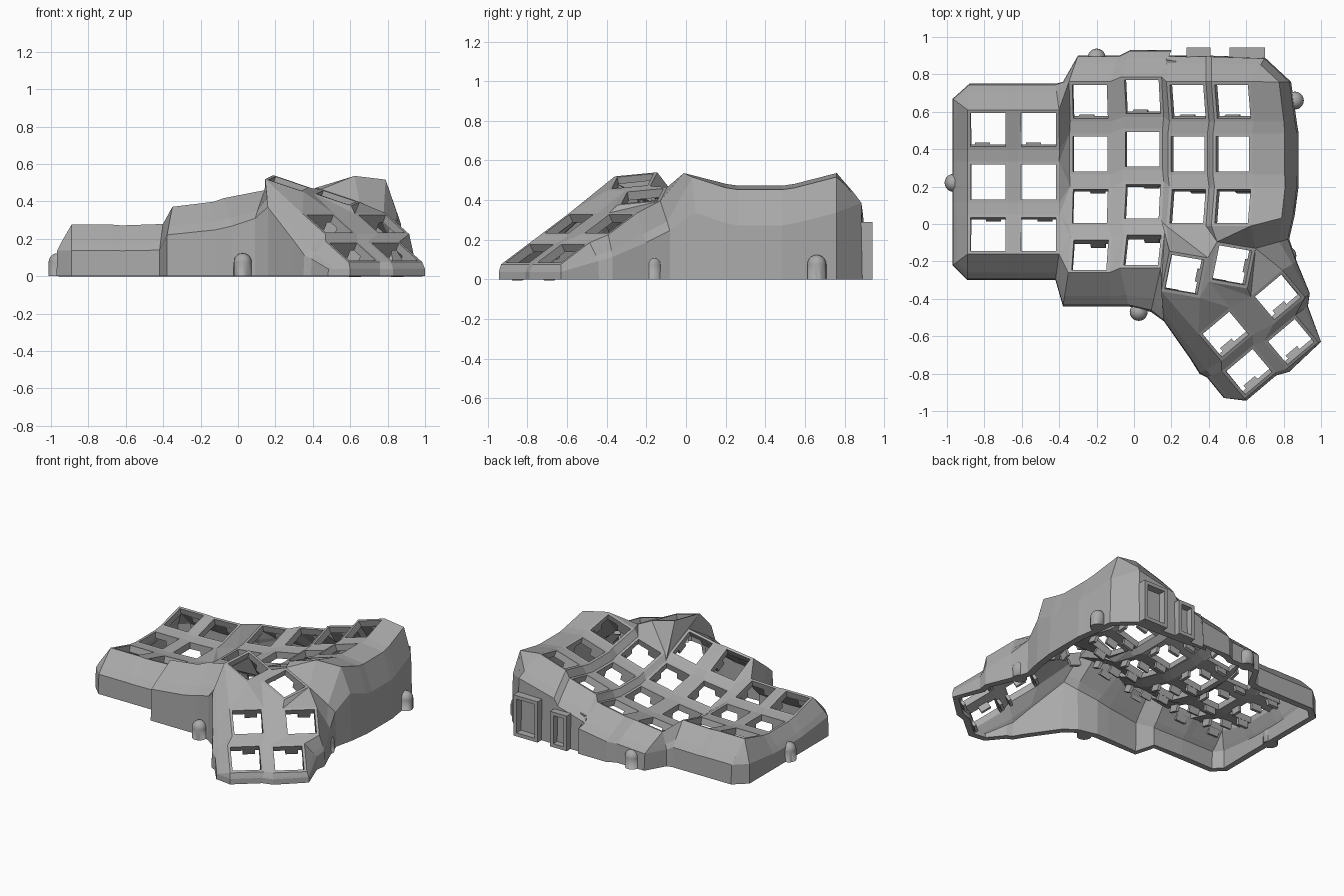
import bpy, bmesh, math
from mathutils import Matrix, Vector

cube = bpy.data.objects.get("Cube")
if cube:
    bpy.data.objects.remove(cube)

grey = bpy.data.materials.new("matte_grey")
grey.use_nodes = True
grey.diffuse_color = (0.4, 0.4, 0.4, 1)
grey.node_tree.nodes["Principled BSDF"].inputs["Base Color"].default_value = grey.diffuse_color


def finish(bm, name):
    mesh = bpy.data.meshes.new(name)
    bm.to_mesh(mesh)
    bm.free()
    mesh.materials.append(grey)
    obj = bpy.data.objects.new(name, mesh)
    bpy.context.collection.objects.link(obj)
    return obj


def rot(deg, axis):
    return Matrix.Rotation(math.radians(deg), 4, axis)


def add_box(bm, size, matrix):
    bmesh.ops.create_cube(bm, size=1, matrix=matrix @ Matrix.Diagonal((*size, 1)))


# Key positions: curved finger columns, given as x, y, z, sideways tilt, rows
HALF, HOLE, RADIUS, STEP = 0.11, 0.093, 1.08, 15
columns = {
    "A": (-0.78, 0.225, 0.21, 0, 3),
    "B": (-0.51, 0.225, 0.21, 2, 3),
    "C": (-0.235, 0.375, 0.185, 7, 4),
    "D": (0.045, 0.4, 0.24, 11, 4),
    "E": (0.287, 0.375, 0.33, 16, 3),
    "F": (0.527, 0.375, 0.44, 17, 3),
}
keys = {}
for col, (x, y, z, tilt, rows) in columns.items():
    for row in range(rows):
        a = math.radians((row - 1) * STEP)
        place = Matrix.Translation((x, y - RADIUS * math.sin(a), z + RADIUS * (1 - math.cos(a))))
        keys[col + str(row)] = place @ rot(-tilt, "Y") @ rot(-(row - 1) * STEP, "X")

# Thumb keys: an upper pair and a steep lower group of four
upper = rot(9, "X") @ rot(17, "Y") @ rot(-12, "Z")
lower = rot(40, "Z") @ rot(30, "X")
for name, pos, turn in (
    ("T1", (0.27, -0.27, 0.495), upper), ("T2", (0.525, -0.22, 0.42), upper),
    ("T3", (0.77, -0.39, 0.28), lower), ("T4", (0.49, -0.59, 0.28), lower),
    ("T5", (0.84, -0.63, 0.13), lower), ("T6", (0.615, -0.79, 0.13), lower),
):
    keys[name] = Matrix.Translation(pos) @ turn

# Key plates: square frames; corners run front-left, front-right, back-right, back-left
bm = bmesh.new()
corner = {}
SIGNS = ((-1, -1), (1, -1), (1, 1), (-1, 1))


def face(*verts):
    unique = list(dict.fromkeys(verts))
    if len(unique) > 2 and not bm.faces.get(unique):
        bm.faces.new(unique)


plates = []
for name, m in keys.items():
    outer, inner = ([bm.verts.new(m @ Vector((sx * h, sy * h, 0))) for sx, sy in SIGNS]
                    for h in (HALF, HOLE))
    for i in range(4):
        j = (i + 1) % 4
        face(outer[i], outer[j], inner[j], inner[i])
        corner[name + str(i)] = outer[i]
    plates.append(outer[0])


def pick(text):
    return [corner[c] for c in text.split()]


def fractions(verts):
    total = [0]
    for a, b in zip(verts, verts[1:]):
        total.append(total[-1] + (a.co - b.co).length)
    return [t / total[-1] for t in total]


def stitch(p, q):
    """Triangle strip between two vertex chains."""
    fp, fq, i, j = fractions(p), fractions(q), 0, 0
    while i < len(p) - 1 or j < len(q) - 1:
        if j == len(q) - 1 or (i < len(p) - 1 and fp[i + 1] <= fq[j + 1]):
            face(p[i], p[i + 1], q[j])
            i += 1
        else:
            face(p[i], q[j + 1], q[j])
            j += 1


# Webs between rows and between columns
def side(col, back, front, rows):
    return [corner[f"{col}{r}{c}"] for r in range(rows) for c in (back, front)]


for col, data in columns.items():
    for r in range(data[4] - 1):
        face(*pick(f"{col}{r}1 {col}{r}0 {col}{r + 1}3 {col}{r + 1}2"))
for a, b in zip("ABCDE", "BCDEF"):
    ra, rb = columns[a][4], columns[b][4]
    if ra > rb:
        ra = rb
    stitch(side(a, 2, 1, ra), side(b, 3, 0, rb))

# Webs around the thumb keys
for quad in ("T11 T20 T23 T12", "T41 T30 T33 T42", "T30 T53 T52 T31", "T40 T63 T62 T41",
             "T61 T50 T53 T62", "T41 T62 T53 T30"):
    face(*pick(quad))
stitch(pick("D31 D32 D21 E20 E21 F20 F21"), pick("T10 T13 T12 T23 T22"))
stitch(pick("T10 T11 T20 T21 T22"), pick("T43 T42 T33 T32"))

# Skirt: border corner, ground x and y (None keeps the corner's own)
N = None
skirt = [
    ("A03", -.97, .67), ("A00", -.97, N), ("A13", -.97, N), ("A10", -.97, N), ("A23", -.97, N),
    ("A20", -.97, -.22), ("A20", -.89, -.3), ("A21", N, -.3), ("B20", N, -.3), ("B21", -.42, -.3),
    ("C30", -.38, -.44), ("C31", -.12, -.44), ("D30", -.03, -.44), ("D31", .09, -.47),
    ("T10", .16, -.52), ("T43", .3, -.72), ("T40", .35, -.8), ("T63", .39, -.82),
    ("T60", .48, -.93), ("T60", .6, -.945), ("T61", .76, -.81), ("T50", .83, -.79),
    ("T51", 1, -.63), ("T52", .93, -.44), ("T31", .94, -.37), ("T32", .87, -.2),
    ("T22", .83, -.08), ("F21", .86, .05), ("F22", .88, N), ("F11", .88, N), ("F12", .88, N),
    ("F01", .87, N), ("F02", .84, .76), ("F02", .7, .89), ("F03", N, .9), ("E02", N, .9),
    ("E03", N, .9), ("D02", .2, .93), ("D03", -.02, .93), ("C02", -.08, .9), ("C03", -.3, .9),
    ("C03", -.38, .76), ("B02", -.42, .75), ("B03", N, .75), ("A02", N, .75), ("A03", -.88, .75),
]
rings = []
for name, gx, gy in skirt:
    top = corner[name]
    ground = Vector((top.co.x if gx is None else gx, top.co.y if gy is None else gy, 0))
    shelf = name[0] == "F" and ground.x > 0.8
    drop = min(0.2 if shelf else 0.15, top.co.z * 0.5)
    ring = [top]
    for t, fall in ((0.7, 0.1 if shelf else 0.7), (0.96, 1)):
        p = top.co.lerp(ground, t)
        p.z = top.co.z - drop * fall
        ring.append(bm.verts.new(p))
    rings.append(ring + [bm.verts.new(ground)])
for a, b in zip(rings, rings[1:] + rings[:1]):
    for i in range(3):
        face(a[i], b[i], b[i + 1], a[i + 1])

bmesh.ops.recalc_face_normals(bm, faces=bm.faces)
if sum(v.link_faces[0].normal.z for v in plates) < 0:
    bmesh.ops.reverse_faces(bm, faces=bm.faces)
shell = finish(bm, "case_shell")
solid = shell.modifiers.new("thickness", "SOLIDIFY")
solid.thickness = 0.045
solid.offset = -1

# Switch clips beneath every plate
bm = bmesh.new()
for m in keys.values():
    for s in (-1, 1):
        add_box(bm, (0.08, 0.02, 0.05), m @ Matrix.Translation((0.03 * s, 0.105 * s, -0.065)))
    add_box(bm, (0.02, 0.07, 0.05), m @ Matrix.Translation((0.105, 0, -0.065)))
finish(bm, "switch_clips")

# Screw posts: round pillars with domed tops
for i, (x, y) in enumerate(((-.965, .22), (-.2, .89), (.86, .66), (.82, -.17), (.025, -.47))):
    bm = bmesh.new()
    bmesh.ops.create_uvsphere(bm, u_segments=20, v_segments=10, radius=0.048)
    for v in bm.verts:
        v.co += Vector((x, y, 0.075))
        if v.co.z < 0.07:
            v.co.z = 0
            d = Vector((v.co.x - x, v.co.y - y, 0))
            if d.length > 0.001:
                v.co = Vector((x, y, 0)) + d.normalized() * 0.048
    post = finish(bm, f"screw_post_{i + 1}")
    for poly in post.data.polygons:
        poly.use_smooth = poly.normal.z > -0.5

# Socket frames on the back wall
for name, x, w, h in (("wide_socket", 0.605, 0.19, 0.29), ("narrow_socket", 0.345, 0.13, 0.25)):
    bm = bmesh.new()
    t, depth, y = 0.025, 0.085, 0.9
    for s in (-1, 1):
        add_box(bm, (t, depth, h), Matrix.Translation((x + s * (w - t) / 2, y, h / 2)))
        add_box(bm, (w, depth, t), Matrix.Translation((x, y, h / 2 + s * (h - t) / 2)))
    finish(bm, name)
